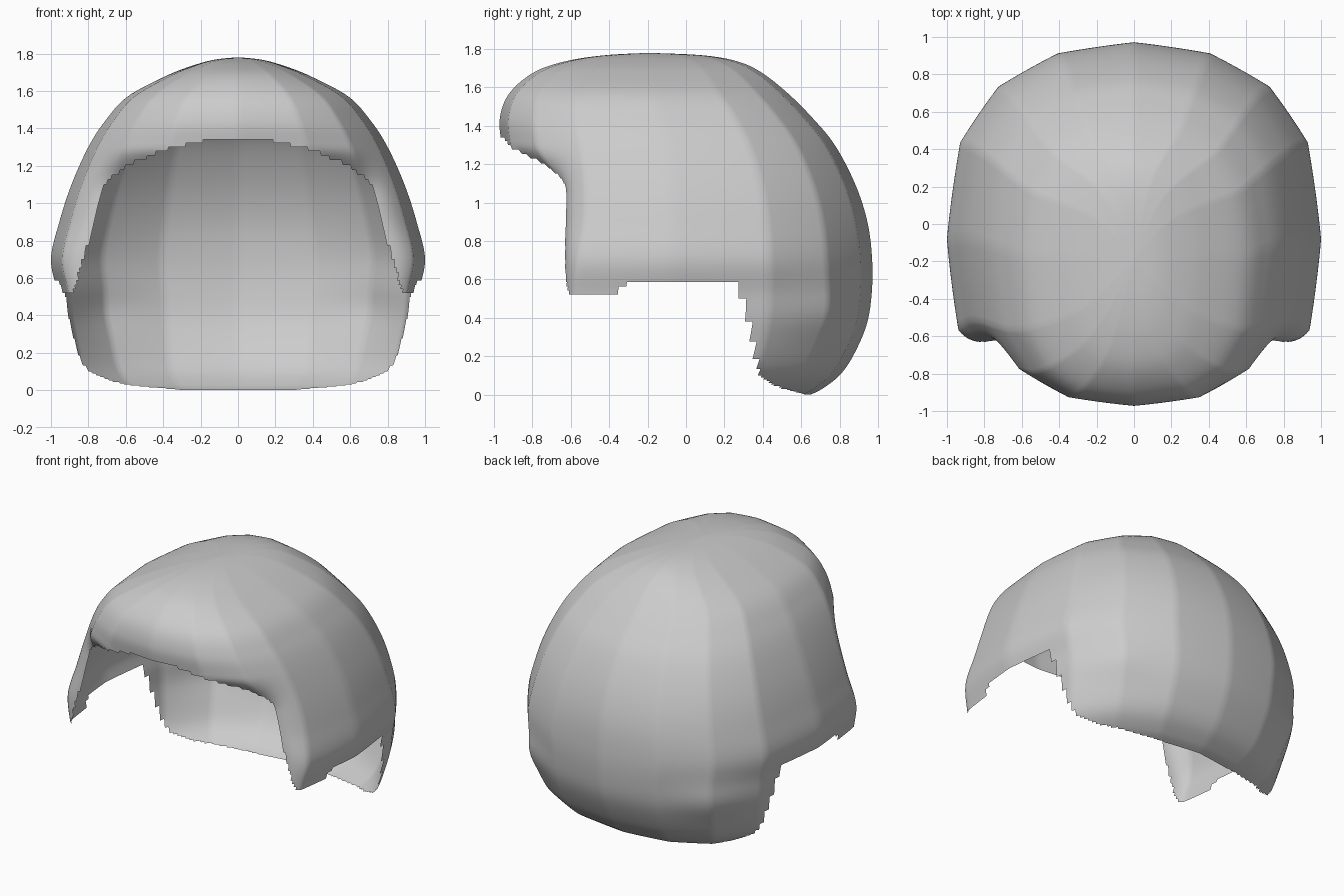
import bpy, bmesh, math

cube = bpy.data.objects.get("Cube")
if cube:
    bpy.data.objects.remove(cube)

# Horizontal sections: height, half width, front y, back y, middle y
SECTIONS = [
    (1.78, .0, -.2, -.19, -.195), (1.768, .12, -.42, .08, -.19), (1.738, .235, -.62, .26, -.18),
    (1.68, .385, -.79, .39, -.18), (1.57, .59, -.92, .53, -.17), (1.44, .71, -.97, .66, -.13),
    (1.3, .8, -.96, .775, -.1), (1.1, .89, -.93, .88, -.08), (.9, .955, -.94, .945, -.08),
    (.7, 1.0, -1.02, .97, -.08), (.52, .965, -1.08, .967, -.08), (.36, .945, -1.05, .94, -.08),
    (.2, .915, -1, .87, -.08), (.1, .875, -.95, .8, -.08), (.03, .8, -.9, .71, -.08),
    (0, .71, -.85, .65, -.08),
]
# Face opening: distance from the middle, height
ARCH = [
    (0, 1.34), (.2, 1.33), (.4, 1.28), (.58, 1.21), (.7, 1.12), (.75, 1),
    (.79, .82), (.85, .62), (.88, .53), (2, .5),
]
# Lower rim over the ears and nape: y, height
RIM = [
    (-2, .53), (-.37, .53), (-.3, .585), (.26, .585),
    (.3, .48), (.34, .33), (.38, .1), (.45, .05), (.65, -.01), (2, -.01),
]
PANELS, ACROSS, DOWN = 16, 12, 8


def height_on(line, at):
    for (a0, z0), (a1, z1) in zip(line, line[1:]):
        if at <= a1:
            return z0 + (z1 - z0) * (at - a0) / (a1 - a0)


def section(row):
    """Smooth interpolation between neighbouring sections."""
    i, t = divmod(row, DOWN)
    t /= DOWN
    last = len(SECTIONS) - 1
    a, b, c, d = (SECTIONS[min(max(i + k, 0), last)] for k in (-1, 0, 1, 2))
    return [q + t / 2 * (r - p + t * (2 * p - 5 * q + 4 * r - s + t * (3 * (q - r) + s - p)))
            for p, q, r, s in zip(a, b, c, d)]


def outline(sec, angle):
    """Point on the rounded outline of one section."""
    z, w, front, back, mid = sec
    c, s = math.cos(angle), math.sin(angle)
    px, py, reach = (.93, .74, back - mid) if s > 0 else (.8, .68, front - mid)
    x = math.copysign(abs(c) ** px, c) * w
    y = mid + abs(s) ** py * reach
    # Soft swelling behind each ear
    side = math.asin(min(1, max(-1, s)))
    swell = 1 + .03 * math.exp(-((side - .68) / .28) ** 2 - ((z - .43) / .14) ** 2)
    return x * swell, y * swell


def shell_point(sec, col):
    """Mostly flat panels with slightly rounded joints."""
    i, t = divmod(col, ACROSS)
    t /= ACROSS
    step = math.tau / PANELS
    ax, ay = outline(sec, i * step)
    bx, by = outline(sec, (i + 1) * step)
    rx, ry = outline(sec, (i + t) * step)
    flat = .8
    x = flat * (ax + (bx - ax) * t) + (1 - flat) * rx
    y = flat * (ay + (by - ay) * t) + (1 - flat) * ry
    # Cheeks turn inward below the brow
    if y < -.5:
        k = min(1, max(0, (1.3 - sec[0]) / .25))
        k *= k * (3 - 2 * k)
        turned = -.5 - .14 * math.tanh((-.5 - y) / .14)
        y += (turned - y) * k
    return x, y, sec[0]


# Shell grid, from the crown down
bm = bmesh.new()
cols, rows = PANELS * ACROSS, (len(SECTIONS) - 1) * DOWN
crown = bm.verts.new((0, SECTIONS[0][4], SECTIONS[0][0]))
rings = []
for r in range(1, rows + 1):
    sec = section(r)
    rings.append([bm.verts.new(shell_point(sec, c)) for c in range(cols)])
for c in range(cols):
    n = (c + 1) % cols
    bm.faces.new((crown, rings[0][c], rings[0][n]))
    for upper, lower in zip(rings, rings[1:]):
        bm.faces.new((upper[c], lower[c], lower[n], upper[n]))

# Cut away the face opening, ear notches and neck
cut = []
for f in bm.faces:
    p = f.calc_center_median()
    if p.z < height_on(RIM, p.y) or (p.y < -.3 and p.z < height_on(ARCH, abs(p.x))):
        cut.append(f)
bmesh.ops.delete(bm, geom=cut, context='FACES')
bm.normal_update()

mesh = bpy.data.meshes.new("hair_cap")
bm.to_mesh(mesh)
bm.free()
cap = bpy.data.objects.new("hair_cap", mesh)
bpy.context.collection.objects.link(cap)

# Plain light grey
grey = bpy.data.materials.new("light_grey")
grey.use_nodes = True
colour = (.6, .6, .6, 1)
grey.diffuse_color = colour
grey.node_tree.nodes["Principled BSDF"].inputs["Base Color"].default_value = colour
mesh.materials.append(grey)

bpy.context.view_layer.objects.active = cap
cap.select_set(True)
bpy.ops.object.shade_smooth_by_angle(angle=math.radians(40))
